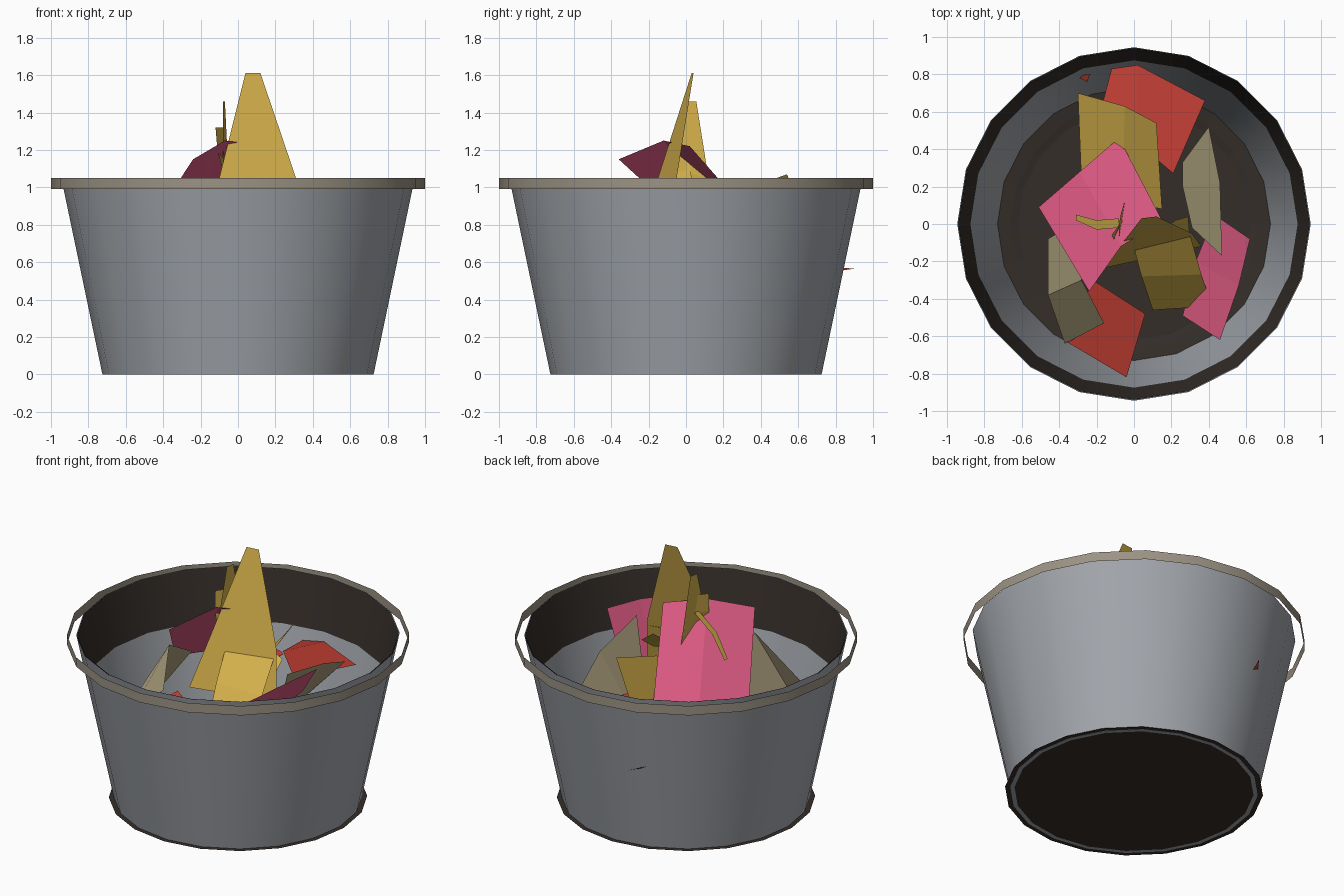
import bpy, math

SIDES = 20


def material(name, rgb):
    m = bpy.data.materials.new(name)
    m.diffuse_color = (*rgb, 1)
    return m


STEEL = material("steel", (0.36, 0.38, 0.41))
DARK = material("dark_lining", (0.035, 0.027, 0.022))
TAN = material("tan_band", (0.33, 0.29, 0.23))
YELLOW = material("yellow_paper", (0.65, 0.43, 0.07))
PINK = material("pink_paper", (0.70, 0.10, 0.22))
RED = material("red_paper", (0.55, 0.05, 0.035))
BEIGE = material("beige_paper", (0.40, 0.34, 0.20))


def make(name, verts, faces, mat, smooth=False):
    me = bpy.data.meshes.new(name)
    me.from_pydata(verts, [], faces)
    me.materials.append(mat)
    for p in me.polygons:
        p.use_smooth = smooth
    ob = bpy.data.objects.new(name, me)
    bpy.context.collection.objects.link(ob)
    return ob


def lathe(name, profile, mat, cap=False, smooth=False):
    """Revolve (radius, height) points around z; optionally cap the last ring."""
    verts = [(r * math.cos(a), r * math.sin(a), z) for r, z in profile
             for a in [2 * math.pi * i / SIDES for i in range(SIDES)]]
    faces = []
    for k in range(len(profile) - 1):
        for i in range(SIDES):
            j = (i + 1) % SIDES
            faces.append((k * SIDES + i, k * SIDES + j,
                          (k + 1) * SIDES + j, (k + 1) * SIDES + i))
    if cap:
        n = (len(profile) - 1) * SIDES
        faces.append(tuple(range(n, n + SIDES)))
    return make(name, verts, faces, mat, smooth)


def sheet(name, mat, edge_a, edge_b):
    """Crumpled sheet: quads between two edges of equal point count."""
    n = len(edge_a)
    faces = [(i, i + 1, n + i + 1, n + i) for i in range(n - 1)]
    return make(name, list(edge_a) + list(edge_b), faces, mat)


# Bucket shell
lathe("bucket_outer_wall", [(0.725, 0), (0.945, 1.05)], STEEL, smooth=True)
lathe("bucket_inner_wall", [(0.875, 0.73), (0.73, 0.04)], STEEL, smooth=True)
lathe("upper_lining", [(0.94, 1.05), (0.875, 0.73)], DARK, smooth=True)
lathe("bottom_edge", [(0.725, 0), (0.70, 0)], STEEL)
lathe("bucket_floor", [(0.73, 0.04), (0.66, 0.03), (0.62, 0.02)], DARK, cap=True)
lathe("underside", [(0.70, 0.0), (0.66, 0.0)], DARK, cap=True)
lathe("base_flange", [(0.755, 0.001), (0.725, 0.001)], DARK)

# Loose band around the rim
lathe("rim_band", [(1.0, 0.99), (1.0, 1.05)], TAN, smooth=True)

# Yellow papers
sheet("tall_yellow_sheet", YELLOW,
      [(0.04, 0.03, 1.61), (-0.10, -0.15, 1.05), (-0.18, -0.24, 0.75)],
      [(0.12, 0.04, 1.61), (0.31, -0.05, 1.05), (0.36, -0.12, 0.75)])
sheet("front_yellow_sheet", YELLOW,
      [(0.0, -0.13, 1.0), (0.04, -0.28, 0.85), (0.10, -0.46, 0.65)],
      [(0.30, -0.06, 1.0), (0.36, -0.27, 0.85), (0.42, -0.44, 0.65)])
sheet("back_yellow_sheet", YELLOW,
      [(-0.30, 0.70, 0.55), (-0.05, 0.63, 0.85), (0.12, 0.54, 1.07)],
      [(-0.28, 0.20, 0.50), (-0.06, 0.12, 0.70), (0.15, 0.08, 0.90)])
sheet("small_yellow_scrap", YELLOW,
      [(0.22, 0.02, 1.0), (0.10, -0.08, 0.90)],
      [(0.29, 0.04, 0.95), (0.30, -0.10, 0.85)])
sheet("thin_yellow_scrap", YELLOW,
      [(-0.08, 0.00, 1.46), (-0.08, -0.10, 1.10), (-0.10, -0.14, 0.85)],
      [(-0.07, 0.055, 1.46), (-0.05, 0.12, 1.05), (-0.06, 0.15, 0.85)])
sheet("curled_yellow_scrap", YELLOW,
      [(-0.12, -0.06, 1.32), (-0.11, -0.08, 1.20), (-0.07, -0.09, 1.05)],
      [(-0.08, -0.01, 1.32), (-0.07, 0.01, 1.20), (-0.05, 0.03, 1.05)])
sheet("yellow_strip", YELLOW,
      [(-0.31, 0.05, 0.98), (-0.20, 0.02, 1.11), (-0.08, 0.03, 1.22)],
      [(-0.31, 0.02, 0.98), (-0.20, -0.03, 1.10), (-0.08, -0.02, 1.21)])

# Pink papers
sheet("large_pink_sheet", PINK,
      [(-0.24, -0.36, 1.15), (-0.07, -0.12, 1.25), (0.15, 0.02, 1.22)],
      [(-0.51, 0.09, 0.74), (-0.29, 0.28, 0.77), (-0.08, 0.46, 0.72)])
sheet("right_pink_sheet", PINK,
      [(0.62, -0.08, 1.02), (0.56, -0.33, 1.0), (0.46, -0.62, 0.95)],
      [(0.43, 0.05, 0.78), (0.33, -0.20, 0.65), (0.26, -0.49, 0.62)])

# Red papers
sheet("back_red_sheet", RED,
      [(-0.12, 0.83, 0.66), (0.02, 0.85, 0.68), (0.38, 0.66, 0.70)],
      [(-0.18, 0.60, 0.62), (0.02, 0.43, 0.78), (0.21, 0.27, 0.72)])
sheet("front_red_sheet", RED,
      [(-0.22, -0.30, 0.74), (0.06, -0.48, 0.70)],
      [(-0.36, -0.63, 0.62), (-0.04, -0.82, 0.60)])
make("red_corner", [(-0.20, 0.90, 0.565), (-0.29, 0.78, 0.575), (-0.25, 0.76, 0.545)],
     [(0, 1, 2)], RED)

# Beige papers
sheet("right_beige_sheet", BEIGE,
      [(0.40, 0.52, 0.78), (0.46, 0.22, 0.90), (0.47, -0.17, 0.98)],
      [(0.26, 0.33, 0.60), (0.26, 0.20, 0.58), (0.31, -0.02, 0.65)])
sheet("left_beige_sheet", BEIGE,
      [(-0.33, 0.0, 0.85), (-0.28, -0.30, 1.02), (-0.16, -0.53, 0.85)],
      [(-0.46, -0.08, 0.65), (-0.46, -0.38, 0.68), (-0.37, -0.64, 0.60)])
